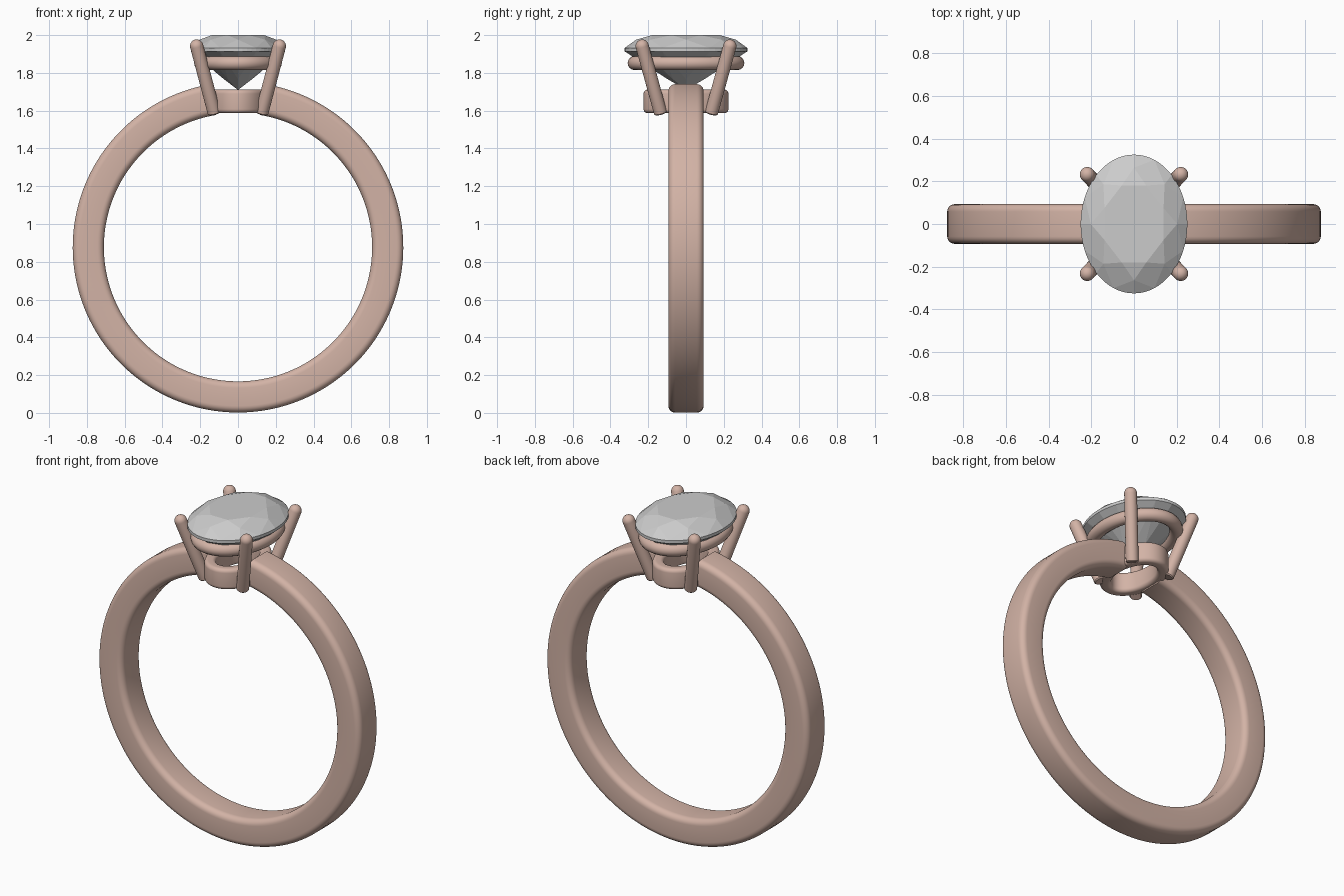
import bpy, bmesh
from math import sin, cos, pi, tau
from mathutils import Vector, Matrix

if "Cube" in bpy.data.objects:
    bpy.data.objects.remove(bpy.data.objects["Cube"])

metal = bpy.data.materials.new("rose_metal")
metal.diffuse_color = (0.65, 0.45, 0.38, 1)
metal.use_nodes = True
metal.node_tree.nodes["Principled BSDF"].inputs["Base Color"].default_value = metal.diffuse_color


def finish(name, bm, material=None, smooth=True):
    bmesh.ops.recalc_face_normals(bm, faces=bm.faces)
    mesh = bpy.data.meshes.new(name)
    bm.to_mesh(mesh)
    bm.free()
    obj = bpy.data.objects.new(name, mesh)
    bpy.context.collection.objects.link(obj)
    if material:
        mesh.materials.append(material)
    if smooth:
        bpy.ops.object.select_all(action='DESELECT')
        obj.select_set(True)
        bpy.context.view_layer.objects.active = obj
        bpy.ops.object.shade_smooth_by_angle(angle=0.7)
    return obj


def rounded_rect(w, h, r, steps=6):
    """Closed section: w across the sweep, h along its axis."""
    pts = []
    for q, (sx, sy) in enumerate([(1, 1), (-1, 1), (-1, -1), (1, -1)]):
        for i in range(steps + 1):
            t = (q + i / steps) * pi / 2
            pts.append((sx * (w / 2 - r) + r * cos(t), sy * (h / 2 - r) + r * sin(t)))
    return pts


def sweep(section, a, b, n, start=0.0, end=tau):
    """Sweep a section round an ellipse; partial sweeps get end caps."""
    bm = bmesh.new()
    full = abs(end - start - tau) < 1e-6
    rings = []
    for i in range(n if full else n + 1):
        t = start + (end - start) * i / n
        rings.append([bm.verts.new(((a + o) * cos(t), (b + o) * sin(t), z))
                      for o, z in section])
    m = len(section)
    for i in range(n):
        r0, r1 = rings[i], rings[(i + 1) % len(rings)]
        for j in range(m):
            k = (j + 1) % m
            bm.faces.new((r0[j], r0[k], r1[k], r1[j]))
    if not full:
        bm.faces.new(rings[0])
        bm.faces.new(rings[-1])
    return bm


# Finger band, open at the top where the seat sits
gap = 0.165
bm = sweep(rounded_rect(0.165, 0.186, 0.035), 0.7925, 0.7925, 160,
           pi / 2 + gap, pi / 2 + tau - gap)
bmesh.ops.transform(bm, verts=bm.verts, matrix=Matrix.Translation((0, 0, 0.877))
                    @ Matrix.Rotation(pi / 2, 4, 'X'))
finish("band", bm, metal)

# Oval seat collar closing the band
bm = sweep(rounded_rect(0.065, 0.125, 0.022), 0.127, 0.192, 72)
bmesh.ops.translate(bm, verts=bm.verts, vec=(0, 0, 1.649))
finish("seat", bm, metal)

# Gallery ring under the stone
circle = [(0.037 * cos(i * tau / 16), 0.037 * sin(i * tau / 16)) for i in range(16)]
bm = sweep(circle, 0.195, 0.272, 80)
bmesh.ops.translate(bm, verts=bm.verts, vec=(0, 0, 1.852))
finish("gallery_ring", bm, metal)

# Four leaning prongs with domed tips
for sx in (-1, 1):
    for sy in (-1, 1):
        base = Vector((sx * 0.125, sy * 0.134, 1.585))
        tip = Vector((sx * 0.219, sy * 0.232, 1.942))
        length, r = (tip - base).length, 0.035
        outline = [(0, 0), (r * 0.85, 0), (r, 0.006)]
        outline += [(r * cos(i * pi / 16), length + r * sin(i * pi / 16)) for i in range(9)]
        bm = bmesh.new()
        vs = [bm.verts.new((x, 0, z)) for x, z in outline]
        es = [bm.edges.new(p) for p in zip(vs, vs[1:])]
        bmesh.ops.spin(bm, geom=vs + es, cent=(0, 0, 0), axis=(0, 0, 1),
                       angle=tau, steps=24)
        bmesh.ops.remove_doubles(bm, verts=bm.verts, dist=0.0005)
        turn = (tip - base).to_track_quat('Z', 'Y').to_matrix().to_4x4()
        bmesh.ops.transform(bm, verts=bm.verts, matrix=Matrix.Translation(base) @ turn)
        finish("prong_" + ("left" if sx < 0 else "right") + ("_front" if sy < 0 else "_back"),
               bm, metal)

# Oval brilliant stone: table, stars, kites, girdle facets, pavilion
bm = bmesh.new()
N = 64


def point(r, t, z):
    return bm.verts.new((0.25 * r * cos(t), 0.325 * r * sin(t), z))


off = pi / 8
table = [point(0.6, off + k * pi / 4, 2.0) for k in range(8)]
star = [point(0.81, off + (k + 0.5) * pi / 4, 1.976) for k in range(8)]
upper = [point(1, off + i * tau / N, 1.932) for i in range(N)]
lower = [point(1, off + i * tau / N, 1.914) for i in range(N)]
pav = [point(0.3, off + (k + 0.5) * pi / 4, 1.767) for k in range(8)]
culet = point(0, 0, 1.71)
bm.faces.new(table)
for i in range(N):
    j = (i + 1) % N
    bm.faces.new((upper[i], upper[j], lower[j], lower[i]))
for k in range(8):
    n, g = (k + 1) % 8, k * 8
    bm.faces.new((table[k], table[n], star[k]))
    bm.faces.new((table[k], star[k], upper[g], star[k - 1]))
    bm.faces.new((culet, pav[k], lower[g], pav[k - 1]))
    for s in (0, 4):
        idx = [(g + s + i) % N for i in range(5)]
        bm.faces.new([star[k]] + [upper[i] for i in idx])
        bm.faces.new([pav[k]] + [lower[i] for i in idx])
finish("stone", bm, smooth=False)
